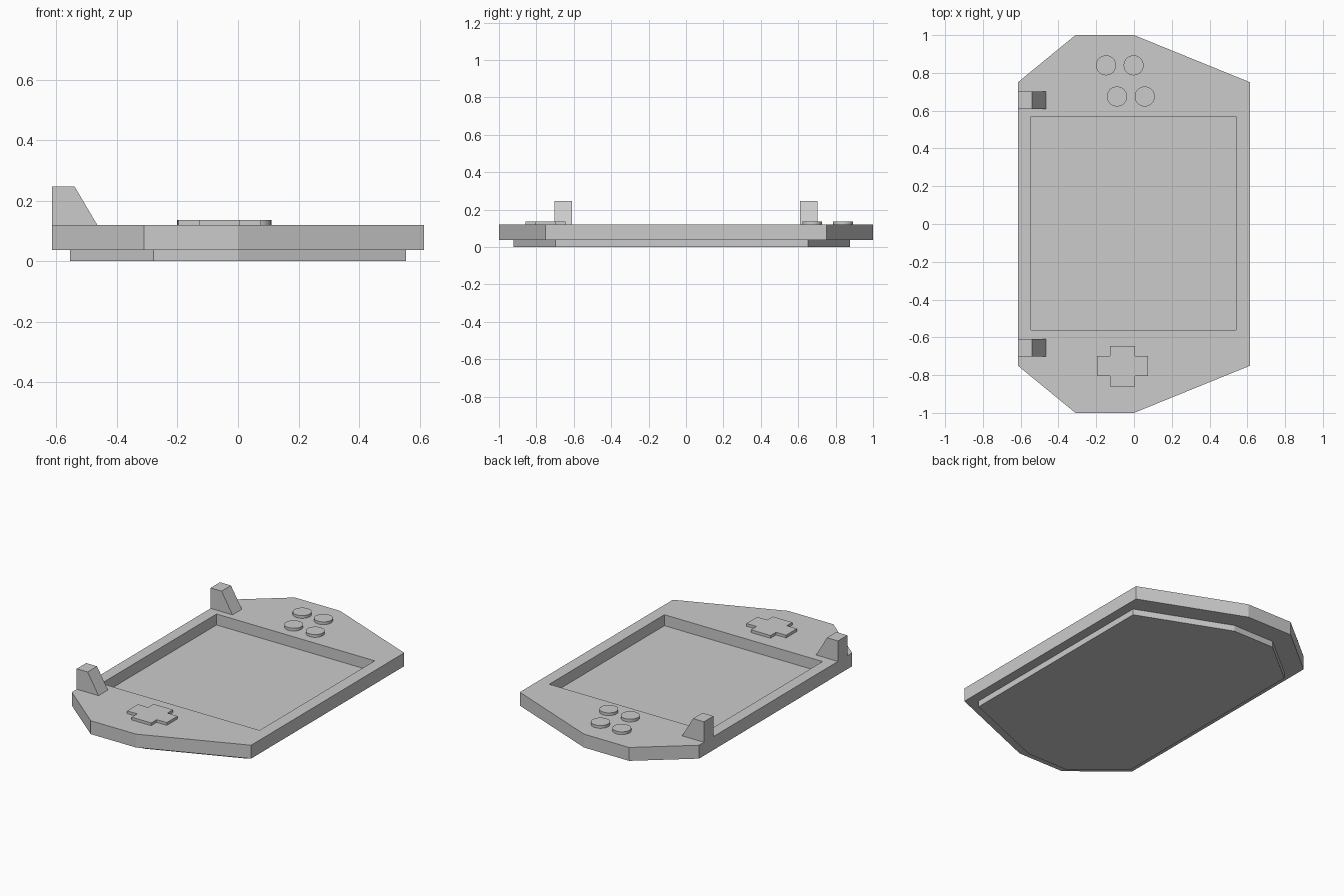
import bpy, bmesh
from mathutils import Vector

if "Cube" in bpy.data.objects:
    bpy.data.objects.remove(bpy.data.objects["Cube"])


def prism(name, points, extrude):
    """Extrude a closed 3D profile along a vector."""
    bm = bmesh.new()
    face = bm.faces.new([bm.verts.new(p) for p in points])
    geom = bmesh.ops.extrude_face_region(bm, geom=[face])["geom"]
    moved = [g for g in geom if isinstance(g, bmesh.types.BMVert)]
    bmesh.ops.translate(bm, verts=moved, vec=Vector(extrude))
    bmesh.ops.recalc_face_normals(bm, faces=bm.faces)
    mesh = bpy.data.meshes.new(name)
    bm.to_mesh(mesh)
    bm.free()
    obj = bpy.data.objects.new(name, mesh)
    bpy.context.collection.objects.link(obj)
    return obj


def slab(name, outline, z0, z1):
    return prism(name, [(x, y, z0) for x, y in outline], (0, 0, z1 - z0))


# Eight-sided outline, mirrored front to back
half = [(0.615, 0.75), (0, 1), (-0.31, 1), (-0.615, 0.75)]
outline = half + [(x, -y) for x, y in reversed(half)]
TOP = 0.12

# Main body with a rectangular screen recess
body = slab("body", outline, 0.037, TOP)
recess = [(-0.545, -0.56), (0.54, -0.56), (0.54, 0.568), (-0.545, 0.568)]
cutter = slab("screen_cutter", recess, 0.052, 0.3)
cutter.hide_render = True
cutter.hide_viewport = True
cut = body.modifiers.new("screen_recess", "BOOLEAN")
cut.operation = "DIFFERENCE"
cut.solver = "EXACT"
cut.object = cutter

# Smaller base plate underneath
slab("base_plate", [(x * 0.902, y * 0.9 - 0.022) for x, y in outline], 0, 0.037)

# Two wedge-shaped shoulder triggers
wedge = [(-0.615, TOP), (-0.465, TOP), (-0.54, 0.247), (-0.615, 0.247)]
for side, y in (("front", -0.702), ("back", 0.61)):
    prism(side + "_trigger", [(x, y, z) for x, z in wedge], (0, 0.092, 0))

# Four round buttons
for i, (x, y) in enumerate([(-0.148, 0.84), (-0.002, 0.84), (-0.09, 0.675), (0.057, 0.675)]):
    bpy.ops.mesh.primitive_cylinder_add(vertices=32, radius=0.053, depth=0.017,
                                        location=(x, y, TOP + 0.0085))
    button = bpy.context.object
    button.name = f"round_button_{i + 1}"
    bpy.ops.object.shade_smooth_by_angle()

# Cross-shaped direction pad, built from one quarter corner
cx, cy, lx, ly, wx, wy = -0.061, -0.752, 0.136, 0.107, 0.067, 0.053
cross = []
for sx, sy in ((1, 1), (-1, 1), (-1, -1), (1, -1)):
    corner = [(lx, wy), (wx, wy), (wx, ly)]
    if sx * sy < 0:
        corner.reverse()
    cross += [(cx + sx * x, cy + sy * y) for x, y in corner]
slab("direction_pad", cross, TOP, TOP + 0.017)
